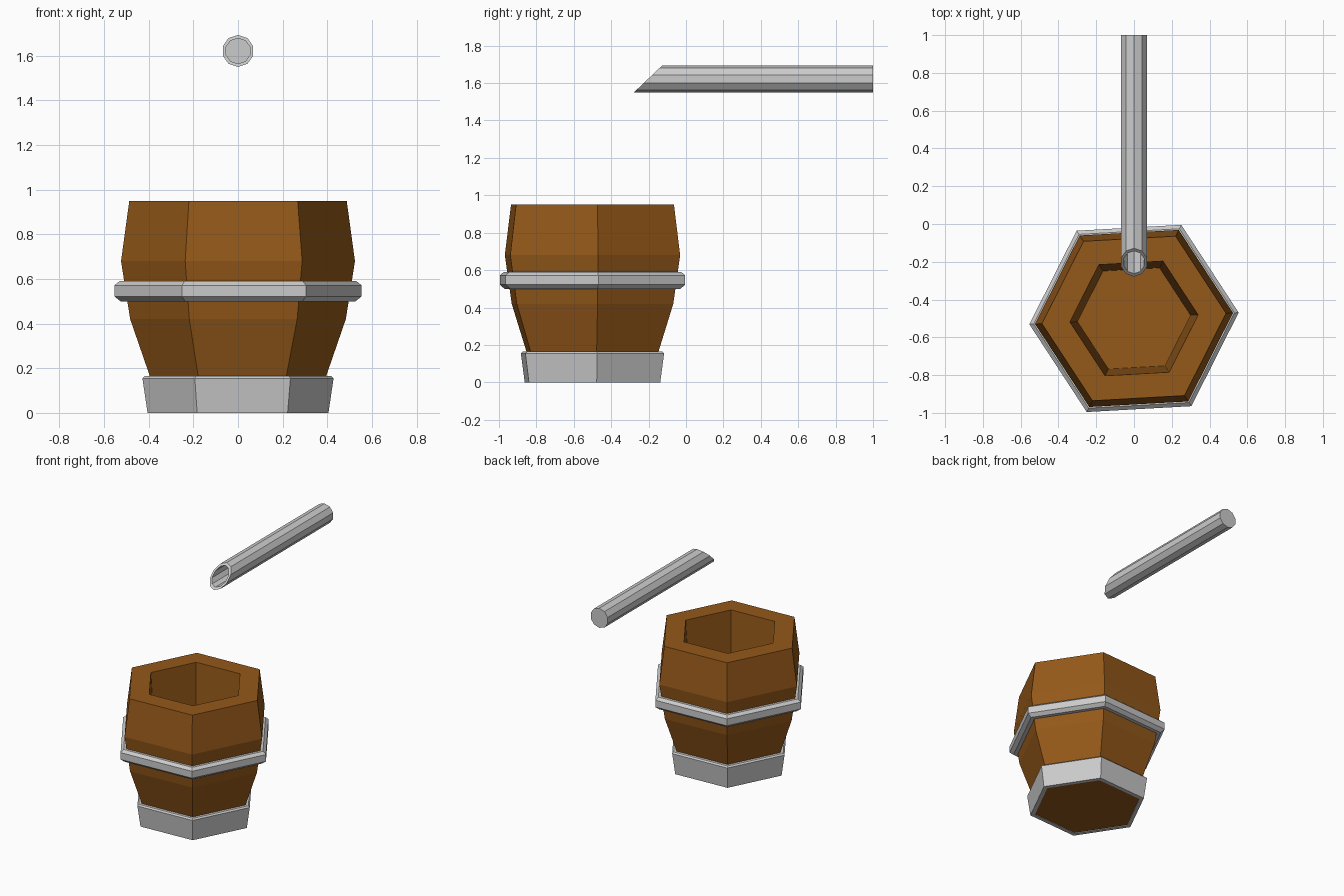
import bpy, bmesh
from math import sin, cos, pi, radians

if "Cube" in bpy.data.objects:
    bpy.data.objects.remove(bpy.data.objects["Cube"])

CENTRE = (0, -0.5, 0)
TURN = radians(3.2)

wood = bpy.data.materials.new("wood")
wood.diffuse_color = (0.3, 0.1, 0.01, 1)
wood.use_nodes = True
wood.node_tree.nodes["Principled BSDF"].inputs["Base Color"].default_value = wood.diffuse_color


def lathe(name, profile, closed=False, mat=None):
    """Six-sided turned shape from (radius, z); closed joins the profile into a ring."""
    bm = bmesh.new()
    rings = [[bm.verts.new((r * cos(TURN + i * pi / 3), r * sin(TURN + i * pi / 3), z))
              for i in range(6)] for r, z in profile]
    pairs = list(zip(rings, rings[1:]))
    if closed:
        pairs.append((rings[-1], rings[0]))
    else:
        bm.faces.new(rings[0][::-1])
        bm.faces.new(rings[-1])
    for a, b in pairs:
        for i in range(6):
            j = (i + 1) % 6
            bm.faces.new((a[i], a[j], b[j], b[i]))
    return finish(bm, name, CENTRE, mat)


def finish(bm, name, loc, mat=None):
    bmesh.ops.recalc_face_normals(bm, faces=bm.faces)
    me = bpy.data.meshes.new(name)
    bm.to_mesh(me)
    bm.free()
    ob = bpy.data.objects.new(name, me)
    ob.location = loc
    if mat:
        me.materials.append(mat)
    bpy.context.collection.objects.link(ob)
    return ob


# Hollow wooden barrel: outer wall, rim, cavity wall and floor
lathe("barrel_body", [(0.375, 0.005), (0.394, 0.16), (0.484, 0.42), (0.525, 0.68),
                      (0.488, 0.95), (0.34, 0.95), (0.30, 0.3)], mat=wood)

# Metal foot ring
lathe("foot_ring", [(0.406, 0), (0.429, 0.155), (0.418, 0.165), (0.385, 0.165),
                    (0.374, 0)], closed=True)

# Metal hoop round the middle
lathe("middle_hoop", [(0.527, 0.5), (0.555, 0.522), (0.555, 0.572), (0.532, 0.59),
                      (0.495, 0.59), (0.48, 0.5)], closed=True)

# Ten-sided spout pipe with a slanted open front and a closed back
R, R_IN, N = 0.0715, 0.057, 10
bm = bmesh.new()


def pipe_ring(r, y=None):
    ring = []
    for i in range(N):
        a = pi / 2 + i * 2 * pi / N
        z = r * sin(a)
        ring.append(bm.verts.new((r * cos(a), -0.203 + z * 1.05 if y is None else y, z)))
    return ring


rings = [pipe_ring(R, 1.0), pipe_ring(R), pipe_ring(R_IN), pipe_ring(R_IN, 0.97)]
for a, b in zip(rings, rings[1:]):
    for i in range(N):
        j = (i + 1) % N
        bm.faces.new((a[i], a[j], b[j], b[i]))
bm.faces.new(rings[0])
bm.faces.new(rings[-1])
finish(bm, "spout_pipe", (0, 0, 1.622))
